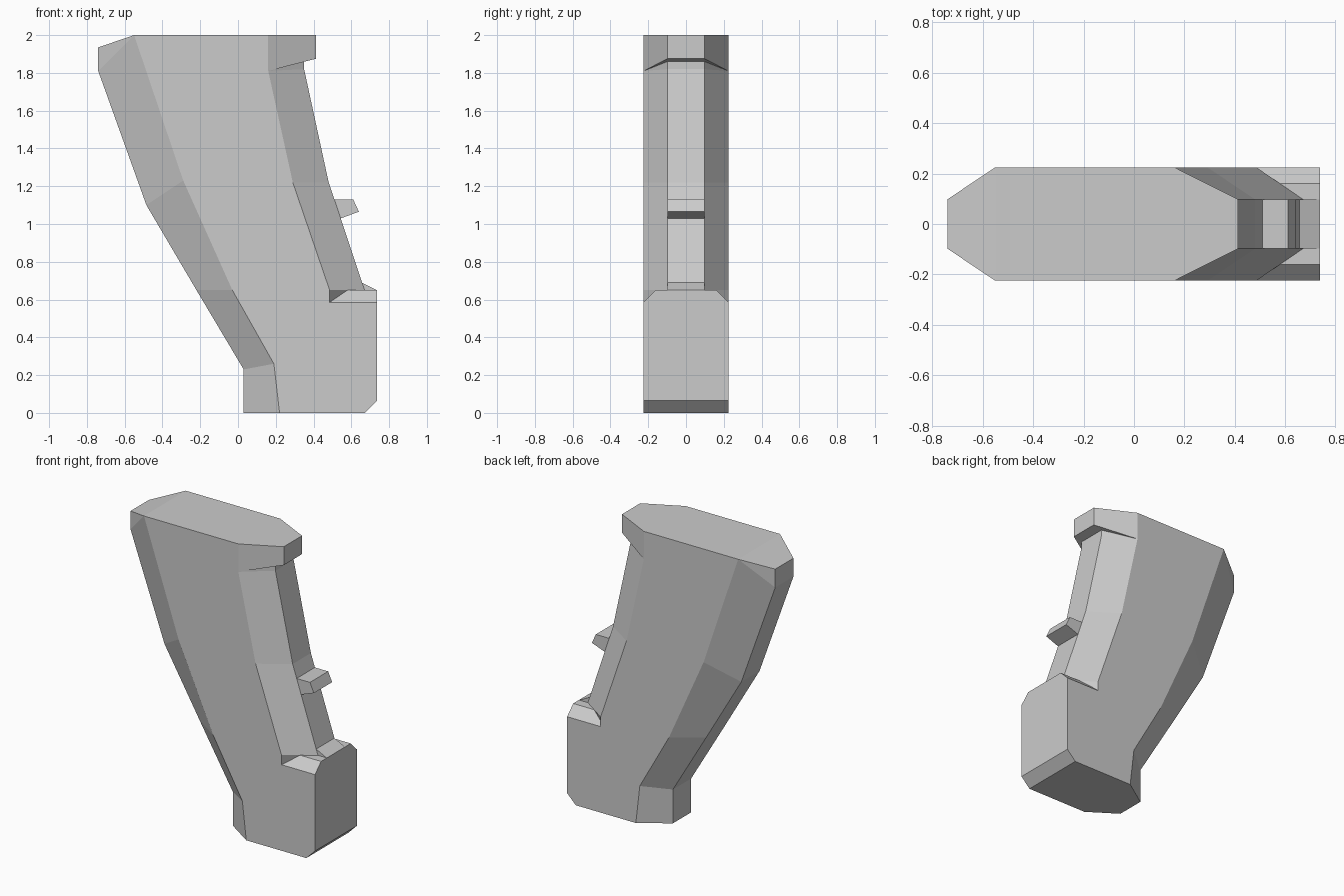
import bpy, bmesh

if "Cube" in bpy.data.objects:
    bpy.data.objects.remove(bpy.data.objects["Cube"])


def loft(name, rings, cap_end=True):
    """Skin a stack of equal-length closed rings; returns bmesh and its vertex rings."""
    bm = bmesh.new()
    rows = [[bm.verts.new(p) for p in ring] for ring in rings]
    n = len(rows[0])
    for a, b in zip(rows, rows[1:]):
        for i in range(n):
            j = (i + 1) % n
            bm.faces.new((a[i], a[j], b[j], b[i]))
    bm.faces.new(rows[0][::-1])
    if cap_end:
        bm.faces.new(rows[-1])
    return bm, rows


def finish(name, bm):
    bmesh.ops.remove_doubles(bm, verts=bm.verts, dist=0.0005)
    bmesh.ops.recalc_face_normals(bm, faces=bm.faces)
    mesh = bpy.data.meshes.new(name)
    bm.to_mesh(mesh)
    bm.free()
    bpy.context.collection.objects.link(bpy.data.objects.new(name, mesh))


def prism(name, profile, half_width):
    bm, _ = loft(name, [[(x, y, z) for x, z in profile]
                        for y in (-half_width, half_width)])
    finish(name, bm)


W, E = 0.225, 0.098  # half widths of the flanks and of the narrow edges

# Grip: each level gives rear edge, rear shoulder, front shoulder, front edge (x, z)
levels = [
    ((0.03, 0.00), (0.22, 0.00), (0.485, 0.00), (0.485, 0.00)),
    ((0.03, 0.23), (0.19, 0.26), (0.485, 0.26), (0.485, 0.26)),
    ((-0.22, 0.65), (-0.03, 0.65), (0.485, 0.65), (0.67, 0.65)),
    ((-0.485, 1.10), (-0.29, 1.23), (0.29, 1.22), (0.48, 1.22)),
    ((-0.74, 1.81), (-0.55, 2.00), (0.16, 1.81), (0.35, 1.82)),
    ((-0.74, 1.81), (-0.55, 2.00), (0.16, 1.81), (0.35, 1.86)),
    ((-0.74, 1.81), (-0.55, 2.00), (0.16, 1.81), (0.413, 1.875)),
    ((-0.74, 1.935), (-0.55, 2.00), (0.16, 2.00), (0.413, 2.00)),
]
half = (E, W, W, E)
rings = []
for level in levels:
    near = [(x, -w, z) for (x, z), w in zip(level, half)]
    rings.append(near + [(x, -y, z) for x, y, z in reversed(near)])
bm, rows = loft("grip", rings, cap_end=False)
top = rows[-1]
bm.faces.new((top[0], top[1], top[6], top[7]))
bm.faces.new(top[1:7])
finish("grip", bm)

# Base block with chamfered upper sides and a chamfered lower front edge
bm, _ = loft("base_block", [
    [(x, -W, z), (x, -W, 0.585), (x, -0.16, 0.65),
     (x, 0.16, 0.65), (x, W, 0.585), (x, W, z)]
    for x, z in ((0.485, 0), (0.672, 0), (0.737, 0.065))])
finish("base_block", bm)

# Catch nub and small sloped fillet on the front strip
prism("catch", [(0.48, 1.13), (0.61, 1.13), (0.64, 1.065), (0.545, 1.03), (0.50, 1.03)], E)
prism("front_fillet", [(0.63, 0.64), (0.655, 0.69), (0.735, 0.65), (0.73, 0.64)], E)
